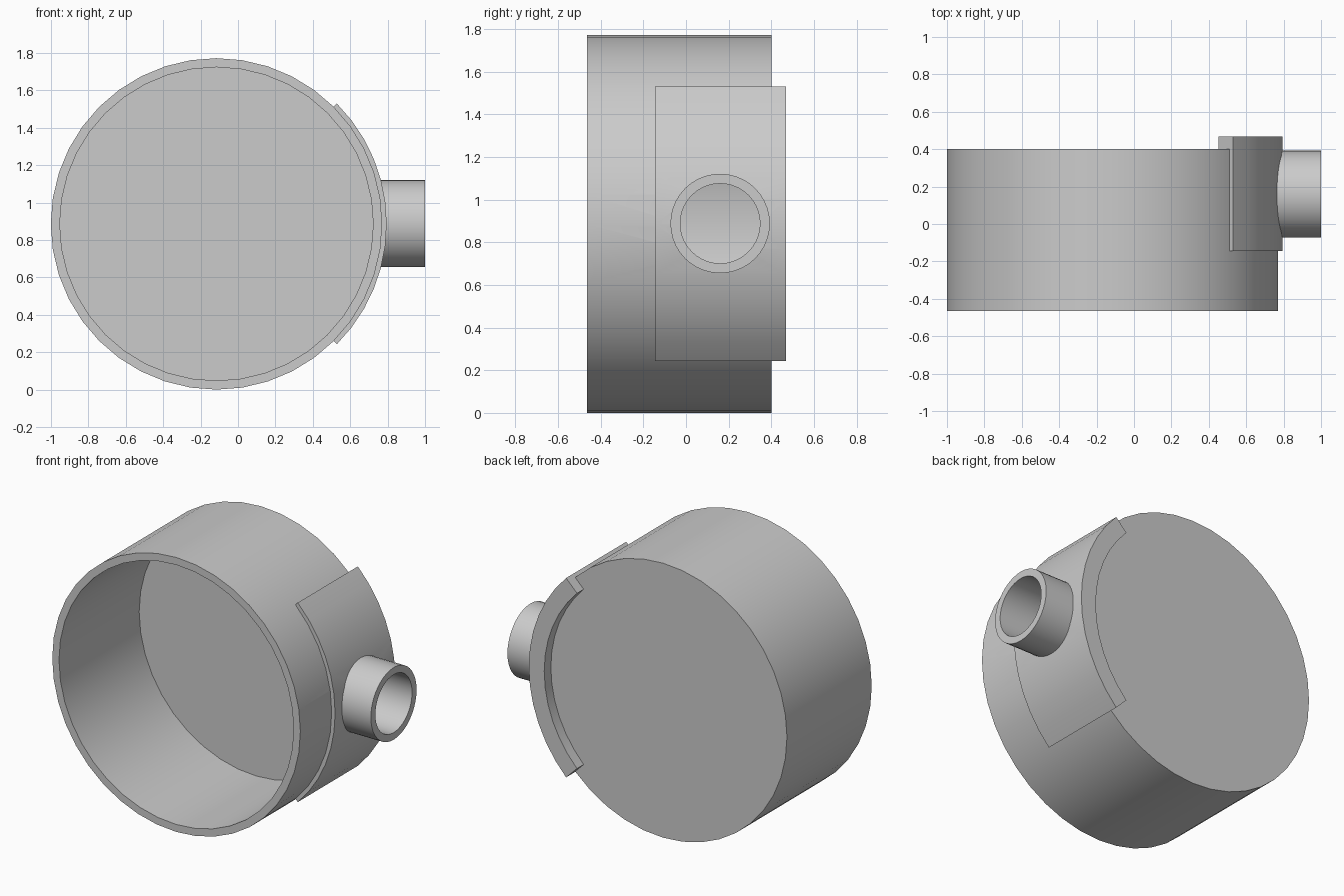
import bpy, bmesh
from math import radians, pi
from mathutils import Matrix, Vector

if "Cube" in bpy.data.objects:
    bpy.data.objects.remove(bpy.data.objects["Cube"], do_unlink=True)

CUP_CENTRE = Vector((-0.115, 0, 0.886))
PORT_CENTRE = Vector((0, 0.16, 0.888))
BORE = 0.187

grey = bpy.data.materials.new("light_grey")
grey.use_nodes = True
grey.diffuse_color = (0.6, 0.6, 0.6, 1)
grey.node_tree.nodes["Principled BSDF"].inputs["Base Color"].default_value = grey.diffuse_color


def lathe(name, profile, centre, steps, start=0, sweep=360, along_x=False):
    """Sweep a closed (radius, depth) profile around the y axis, or the x axis."""
    bm = bmesh.new()
    verts = [bm.verts.new((r, d, 0)) for r, d in profile]
    face = bm.faces.new(verts)
    bmesh.ops.rotate(bm, verts=verts, matrix=Matrix.Rotation(radians(start), 3, 'Y'))
    full = sweep == 360
    if full:
        edges = list(face.edges)
        bm.faces.remove(face)
        geom = verts + edges
    else:
        geom = verts + list(face.edges) + [face]
    bmesh.ops.spin(bm, geom=geom, axis=(0, 1, 0), cent=(0, 0, 0),
                   angle=radians(sweep), steps=steps)
    bmesh.ops.remove_doubles(bm, verts=bm.verts, dist=0.0001)
    bmesh.ops.dissolve_degenerate(bm, edges=bm.edges, dist=0.0001)
    if along_x:
        bmesh.ops.rotate(bm, verts=bm.verts, matrix=Matrix.Rotation(-pi / 2, 3, 'Z'))
    bmesh.ops.translate(bm, verts=bm.verts, vec=centre)
    bmesh.ops.recalc_face_normals(bm, faces=bm.faces)
    mesh = bpy.data.meshes.new(name)
    bm.to_mesh(mesh)
    bm.free()
    mesh.materials.append(grey)
    obj = bpy.data.objects.new(name, mesh)
    bpy.context.collection.objects.link(obj)
    return obj


# Open cup with a closed back
cup = lathe("cup", [(0, 0.40), (0.886, 0.40), (0.886, -0.465),
                    (0.838, -0.465), (0.838, 0.353), (0, 0.353)], CUP_CENTRE, 40)

# Curved saddle on the side, with a lip that hooks over the back
saddle = lathe("saddle", [(0.865, -0.145), (0.91, -0.145), (0.91, 0.468),
                          (0.80, 0.468), (0.80, 0.398), (0.865, 0.398)],
               CUP_CENTRE, 12, start=-45, sweep=90)

# Short side pipe
pipe = lathe("side_pipe", [(BORE, 0.735), (0.233, 0.735), (0.233, 1.0), (BORE, 1.0)],
             PORT_CENTRE, 20 * 2, along_x=True)

# Bore through the saddle and cup wall
cutter = lathe("bore_cutter", [(0, 0.5), (BORE, 0.5), (BORE, 1.2), (0, 1.2)],
               PORT_CENTRE, 20 * 2, along_x=True)
cutter.hide_render = True
for obj in (cup, saddle):
    mod = obj.modifiers.new("bore", 'BOOLEAN')
    mod.operation = 'DIFFERENCE'
    mod.solver = 'EXACT'
    mod.object = cutter
    bpy.context.view_layer.objects.active = obj
    bpy.ops.object.modifier_apply(modifier=mod.name)
bpy.data.objects.remove(cutter, do_unlink=True)

# Smooth curved walls, sharp rims
bpy.ops.object.select_all(action='DESELECT')
for obj in (cup, saddle, pipe):
    obj.select_set(True)
bpy.context.view_layer.objects.active = cup
bpy.ops.object.shade_smooth_by_angle(angle=radians(30))
